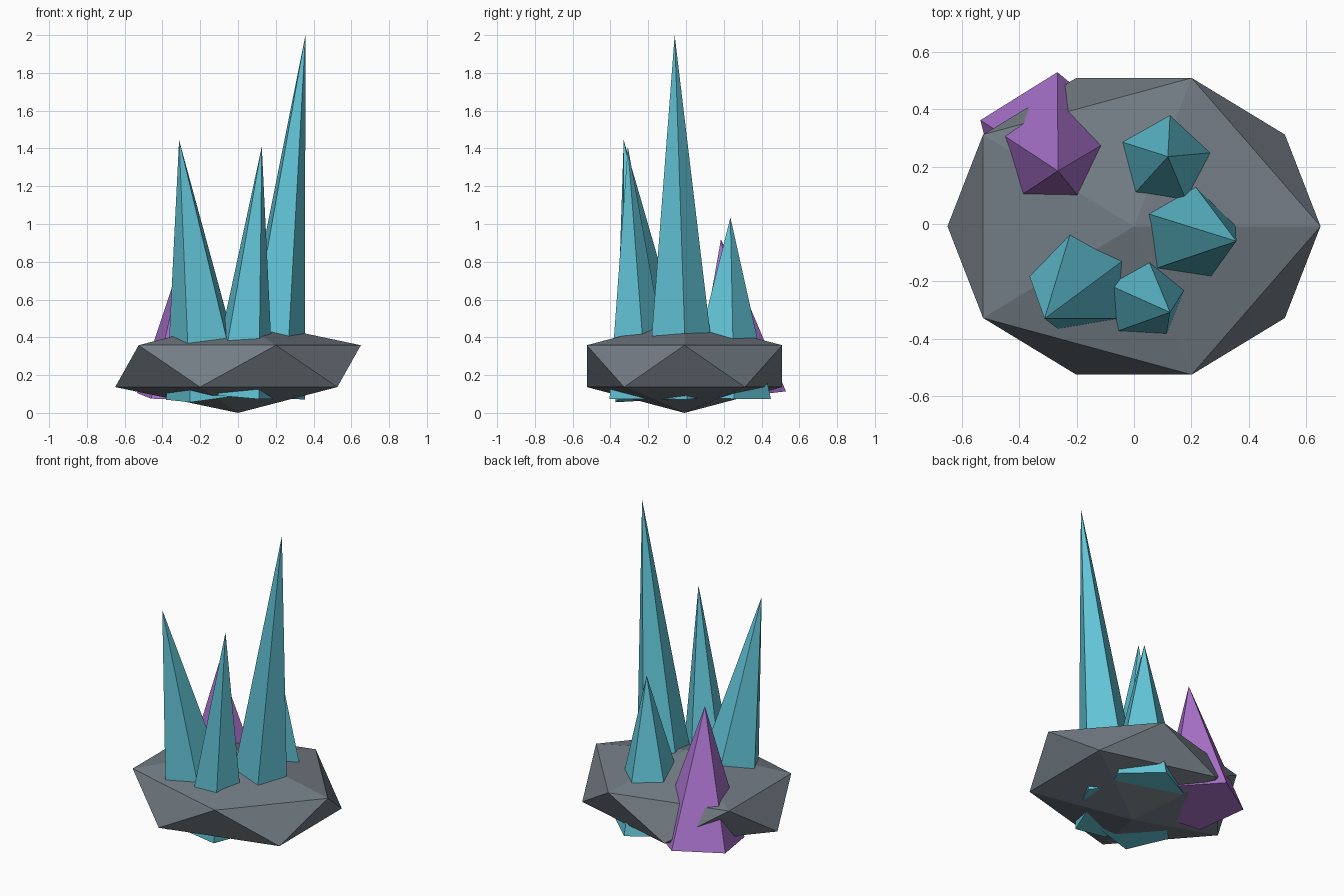
import bpy
from math import radians
from mathutils import Vector, Quaternion

if "Cube" in bpy.data.objects:
    bpy.data.objects.remove(bpy.data.objects["Cube"])


def material(name, colour):
    mat = bpy.data.materials.new(name)
    mat.diffuse_color = (*colour, 1)
    mat.use_nodes = True
    mat.node_tree.nodes["Principled BSDF"].inputs["Base Color"].default_value = mat.diffuse_color
    return mat


stone = material("stone", (0.17, 0.20, 0.23))
cyan = material("cyan_crystal", (0.12, 0.55, 0.67))
purple = material("purple_crystal", (0.40, 0.17, 0.60))

# Rock base: flattened icosahedron
bpy.ops.mesh.primitive_ico_sphere_add(subdivisions=1, radius=1, location=(0, -0.008, 0.2475))
rock = bpy.context.object
rock.name = "rock_base"
rock.scale = (0.727, 0.608, 0.2475)
rock.data.materials.append(stone)


def crystal(name, base, tip, radius, twist, mat):
    """Five-sided spike leaning from its base centre to its tip."""
    base, tip = Vector(base), Vector(tip)
    axis = tip - base
    bpy.ops.mesh.primitive_cone_add(vertices=5, radius1=radius, radius2=0,
                                    depth=axis.length, location=(base + tip) / 2)
    ob = bpy.context.object
    ob.name = name
    lean = Vector((0, 0, 1)).rotation_difference(axis)
    ob.rotation_mode = 'QUATERNION'
    ob.rotation_quaternion = lean @ Quaternion((0, 0, 1), radians(twist))
    ob.data.materials.append(mat)


# Crystal cluster
crystal("crystal_tall", (0.158, -0.03, 0.09), (0.357, -0.06, 2.0), 0.20, -8, cyan)
crystal("crystal_left", (-0.154, -0.17, 0.092), (-0.312, -0.33, 1.445), 0.23, 10, cyan)
crystal("crystal_front", (0.0135, -0.25, 0.088), (0.126, -0.308, 1.41), 0.183, -4, cyan)
crystal("crystal_back", (0.10, 0.2085, 0.08), (0.118, 0.235, 1.035), 0.243, -7, cyan)
crystal("crystal_purple", (-0.286, 0.262, 0.09), (-0.265, 0.185, 0.92), 0.269, -4, purple)
